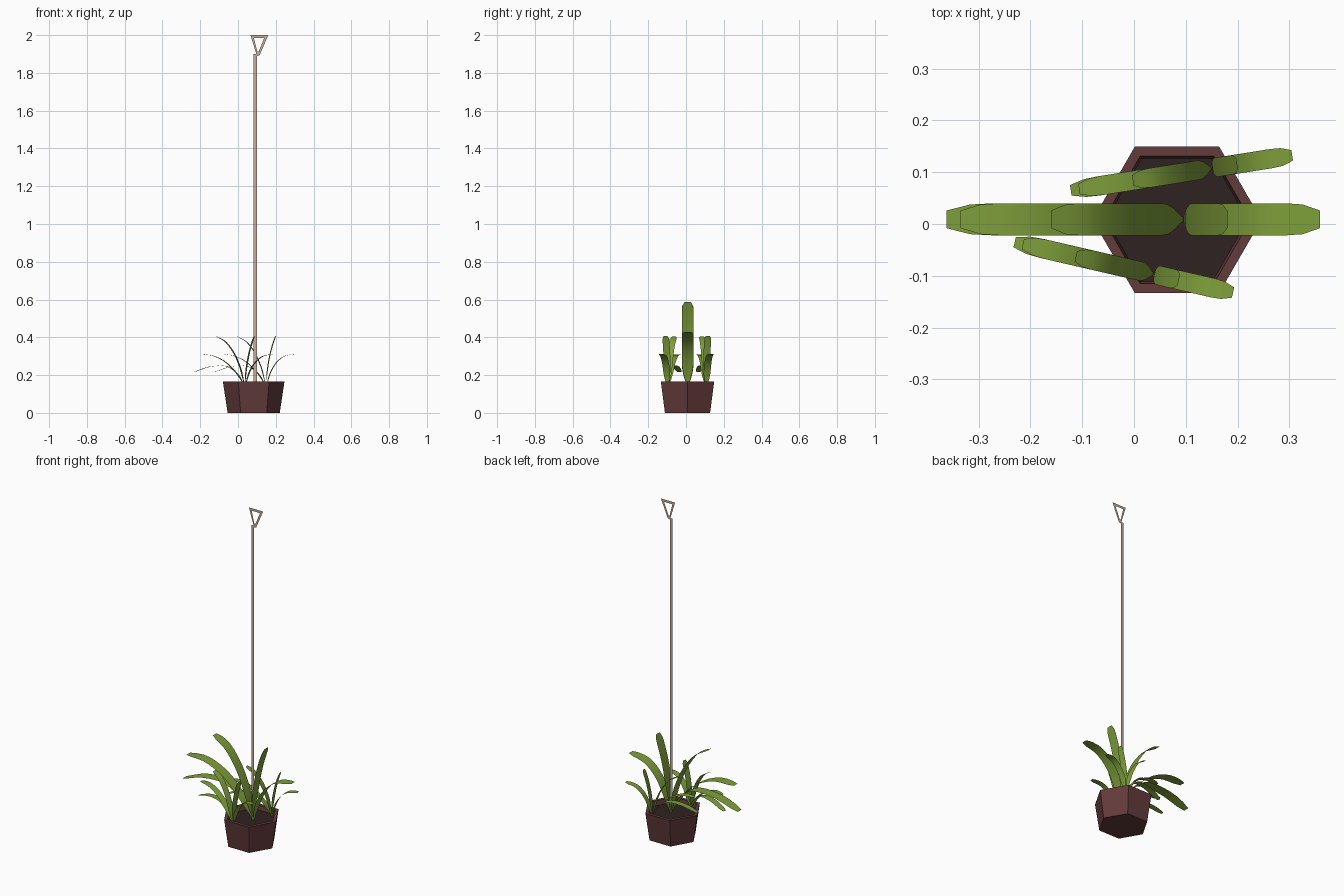
import bpy, bmesh, math
from mathutils import Vector, Matrix

if "Cube" in bpy.data.objects:
    bpy.data.objects.remove(bpy.data.objects["Cube"])


def material(name, rgb):
    m = bpy.data.materials.new(name)
    m.diffuse_color = (*rgb, 1)
    m.use_nodes = True
    m.node_tree.nodes["Principled BSDF"].inputs["Base Color"].default_value = m.diffuse_color
    return m


GREEN = material("leaf green", (0.21, 0.345, 0.043))
CLAY = material("dark clay", (0.125, 0.043, 0.043))
SOIL = material("dark soil", (0.028, 0.016, 0.016))
WOOD = material("pale stake", (0.54, 0.43, 0.35))


def make(name, verts, faces, mat, smooth=False):
    me = bpy.data.meshes.new(name)
    me.from_pydata(verts, [], faces)
    me.materials.append(mat)
    for p in me.polygons:
        p.use_smooth = smooth
    ob = bpy.data.objects.new(name, me)
    bpy.context.collection.objects.link(ob)
    return ob


# Hexagonal pot and soil
CX, CY, SOIL_Z = 0.083, 0.008, 0.138


def hexagon(r, z):
    return [(CX + r * math.cos(i * math.pi / 3), CY + r * math.sin(i * math.pi / 3), z)
            for i in range(6)]


rings = [(0.138, 0), (0.163, 0.166), (0.142, 0.166), (0.137, SOIL_Z)]
verts = [v for r, z in rings for v in hexagon(r, z)]
faces = [tuple(reversed(range(6)))]
for k in range(len(rings) - 1):
    for i in range(6):
        j = (i + 1) % 6
        faces.append((k * 6 + i, k * 6 + j, k * 6 + 6 + j, k * 6 + 6 + i))
make("pot", verts, faces, CLAY)
make("soil", hexagon(0.137, SOIL_Z), [tuple(range(6))], SOIL)

# Flat stake with a triangular loop handle (paper thin)
y = 0.009
make("stake", [(x, y, z) for x, z in
               ((0.083, SOIL_Z), (0.1, SOIL_Z), (0.1, 1.9), (0.083, 1.9))], [(0, 1, 2, 3)], WOOD)
outer = [(0.066, 2.0), (0.1, 1.89), (0.114, 1.892), (0.16, 2.0)]
inner = [(0.084, 1.985), (0.102, 1.912), (0.109, 1.912), (0.139, 1.985)]
make("stake_handle", [(x, y, z) for x, z in outer + inner],
     [(i, (i + 1) % 4, 4 + (i + 1) % 4, 4 + i) for i in range(4)], WOOD)

# Leaf centre lines (x offset from the root, height above soil)
LEAVES = [
    [(-0.002, 0), (-0.017, 0.06), (-0.045, 0.17), (-0.1, 0.295), (-0.175, 0.395), (-0.257, 0.443)],
    [(-0.004, 0), (-0.03, 0.05), (-0.095, 0.14), (-0.195, 0.23), (-0.315, 0.28), (-0.432, 0.28)],
    [(-0.006, 0), (-0.025, 0.045), (-0.075, 0.12), (-0.17, 0.182), (-0.32, 0.178), (-0.459, 0.131)],
    [(0.0, 0), (0.003, 0.09), (0.015, 0.19), (0.034, 0.29), (0.057, 0.375), (0.083, 0.45)],
    [(0.004, 0), (0.012, 0.05), (0.043, 0.14), (0.095, 0.22), (0.165, 0.272), (0.262, 0.29)],
]


def spline(pts, n=3):
    p = [Vector(a) for a in pts]
    p = [2 * p[0] - p[1]] + p + [2 * p[-1] - p[-2]]
    out = []
    for i in range(1, len(p) - 2):
        a, b, c, d = p[i - 1:i + 3]
        for k in range(n):
            t = k / n
            out.append(0.5 * (2 * b + (c - a) * t + (2 * a - 5 * b + 4 * c - d) * t * t
                              + (3 * b - a - 3 * c + d) * t ** 3))
    return out + [p[-2]]


def half_width(t):
    # narrow stalk, broad blade, clipped tip
    if t < 0.4:
        s = t / 0.4
        return 0.005 + 0.026 * s * s * (3 - 2 * s)
    return 0.031 if t < 0.92 else 0.031 - 0.014 * (t - 0.92) / 0.08


def plant(name, loc, angle, scale):
    verts, faces = [], []
    for pts in LEAVES:
        line, start = spline(pts), len(verts)
        sgn = 1 if pts[-1][0] > 0 else -1  # keeps the upper side facing up
        n = len(line)
        for i, p in enumerate(line):
            w = half_width(i / (n - 1)) * sgn
            verts += [(p.x, -w, p.y), (p.x, w, p.y)]
        for i in range(n - 1):
            a = start + 2 * i
            faces.append((a, a + 2, a + 3, a + 1))
    ob = make(name, verts, faces, GREEN, True)
    ob.data.transform(Matrix.Translation((*loc, SOIL_Z)) @ Matrix.Rotation(math.radians(angle), 4, 'Z')
                      @ Matrix.Scale(scale, 4))


plant("large_plant", (0.097, 0.009), 0, 1.0)
plant("back_plant", (0.15, 0.108), 9, 0.6)
plant("front_plant", (0.038, -0.097), -13, 0.6)
